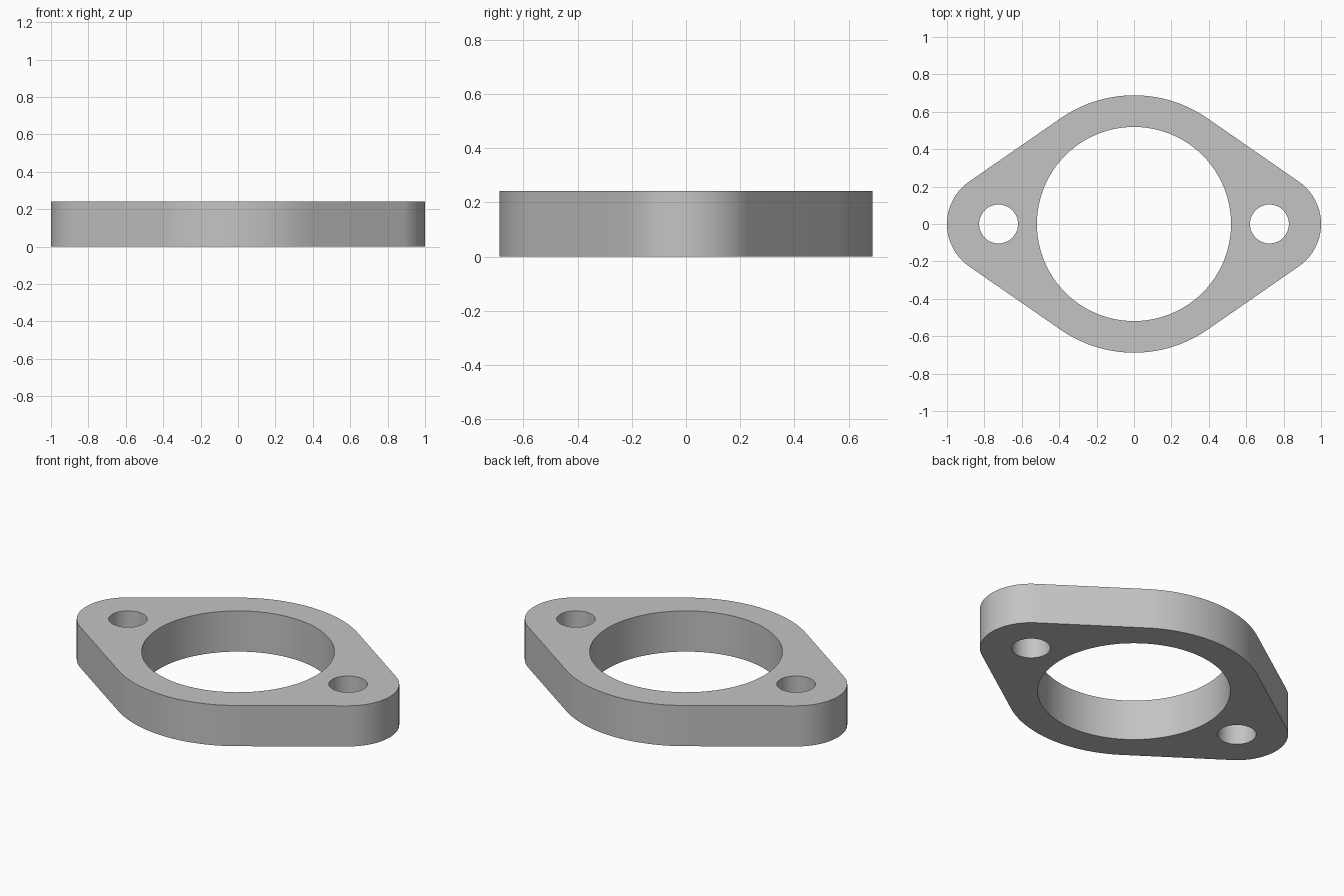
import bpy, bmesh
from math import acos, cos, sin, pi

if "Cube" in bpy.data.objects:
    bpy.data.objects.remove(bpy.data.objects["Cube"])

HEIGHT = 0.242
BODY_R, BORE_R = 0.688, 0.519       # central ring
EAR_X, EAR_R, BOLT_R = 0.724, 0.276, 0.104   # bolt ears


def arc(cx, radius, start, end, steps):
    """Points along an arc centred on the x axis, both ends included."""
    angles = [start + (end - start) * i / steps for i in range(steps + 1)]
    return [(cx + radius * cos(a), radius * sin(a)) for a in angles]


def circle(cx, radius, sides):
    return arc(cx, radius, 0, 2 * pi, sides)[:-1]


# Outline: four arcs joined by their common tangent lines
t = acos((BODY_R - EAR_R) / EAR_X)
outline = (arc(EAR_X, EAR_R, -t, t, 32)
           + arc(0, BODY_R, t, pi - t, 40)
           + arc(-EAR_X, EAR_R, pi - t, pi + t, 32)
           + arc(0, BODY_R, pi + t, 2 * pi - t, 40))
loops = [outline, circle(0, BORE_R, 96),
         circle(EAR_X, BOLT_R, 48), circle(-EAR_X, BOLT_R, 48)]

# Walls around each loop, then flat caps pierced by the holes
bm = bmesh.new()
caps = ([], [])
for loop in loops:
    rings = [[bm.verts.new((x, y, z)) for x, y in loop] for z in (0, HEIGHT)]
    for ring, edges in zip(rings, caps):
        edges += [bm.edges.new((ring[i - 1], ring[i])) for i in range(len(ring))]
    low, high = rings
    for i in range(len(loop)):
        bm.faces.new((low[i - 1], low[i], high[i], high[i - 1]))
for edges in caps:
    bmesh.ops.triangle_fill(bm, edges=edges, use_beauty=True)
bmesh.ops.recalc_face_normals(bm, faces=bm.faces[:])

mesh = bpy.data.meshes.new("flange_plate")
bm.to_mesh(mesh)
bm.free()
plate = bpy.data.objects.new("flange_plate", mesh)
bpy.context.collection.objects.link(plate)

# Plain grey metal
grey = bpy.data.materials.new("light_grey")
grey.use_nodes = True
colour = (0.55, 0.55, 0.55, 1)
grey.diffuse_color = colour
grey.node_tree.nodes["Principled BSDF"].inputs["Base Color"].default_value = colour
mesh.materials.append(grey)

# Smooth walls with crisp rims
bpy.ops.object.select_all(action="DESELECT")
plate.select_set(True)
bpy.context.view_layer.objects.active = plate
bpy.ops.object.shade_smooth_by_angle(angle=pi / 6)
